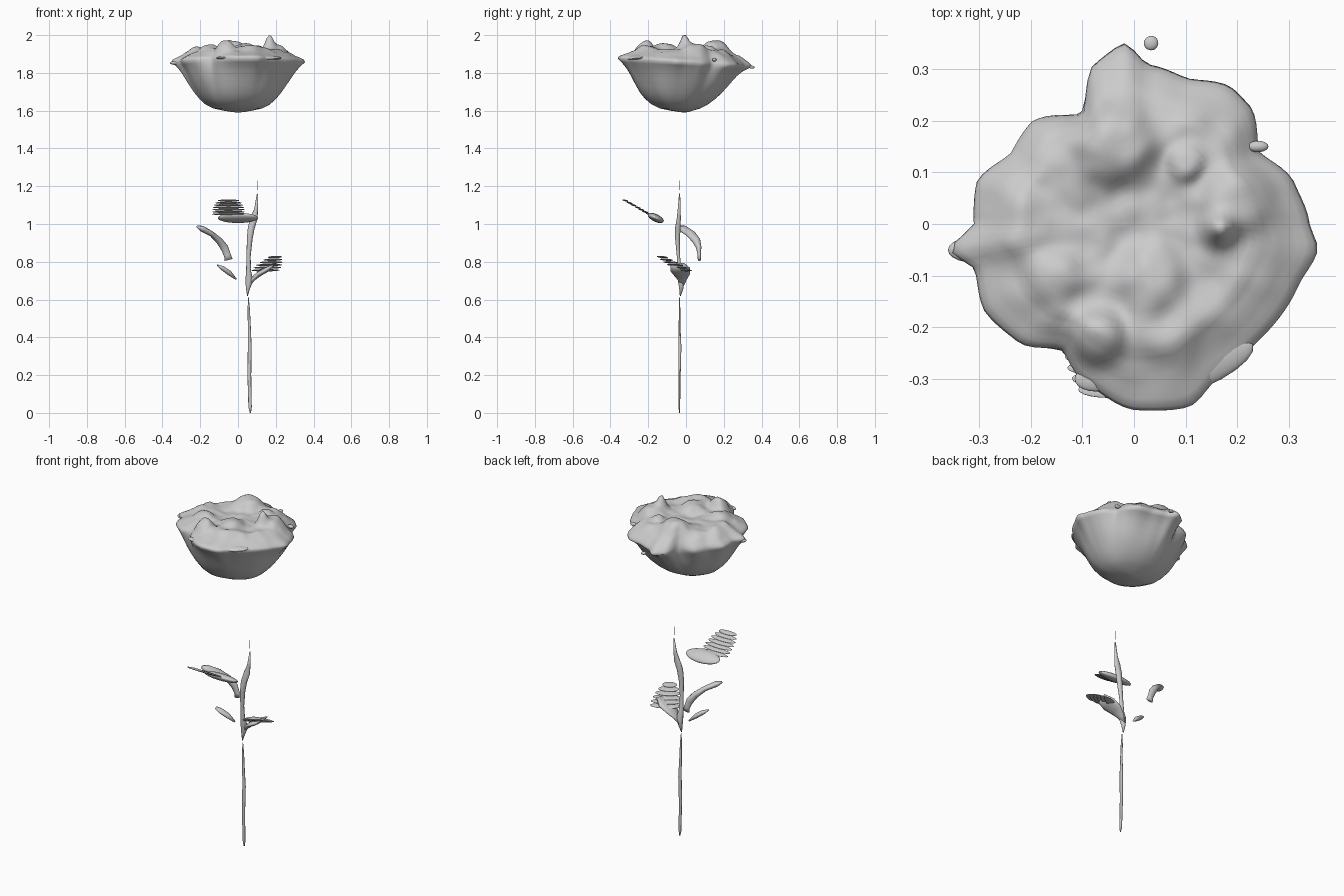
import bpy, bmesh, math
from mathutils import Vector, noise


def finish(name, bm):
    bmesh.ops.recalc_face_normals(bm, faces=bm.faces)
    mesh = bpy.data.meshes.new(name)
    bm.to_mesh(mesh)
    bm.free()
    mesh.shade_smooth()
    ob = bpy.data.objects.new(name, mesh)
    bpy.context.collection.objects.link(ob)
    return ob


def skin(bm, rings, start, end):
    """Join closed rings of points, capping both ends with a point."""
    vs = [[bm.verts.new(p) for p in r] for r in rings]
    n = len(vs[0])
    for a, b in zip(vs, vs[1:]):
        for i in range(n):
            j = (i + 1) % n
            bm.faces.new((a[i], a[j], b[j], b[i]))
    for tip, ring in ((start, vs[0]), (end, vs[-1])):
        t = bm.verts.new(tip)
        for i in range(n):
            bm.faces.new((t, ring[i], ring[(i + 1) % n]))


def tube(name, pts, sides=10):
    """Points are (x, y, z, half width, half depth)."""
    bm = bmesh.new()
    c = [Vector(p[:3]) for p in pts]
    rings = []
    for i, p in enumerate(pts):
        t = (c[min(i + 1, len(c) - 1)] - c[max(i - 1, 0)]).normalized()
        y = Vector((0, 1, 0))
        u = (y - t * y.dot(t)).normalized()
        v = t.cross(u)
        rings.append([c[i] + v * p[3] * math.cos(k * math.tau / sides)
                      + u * p[4] * math.sin(k * math.tau / sides) for k in range(sides)])
    skin(bm, rings, c[0], c[-1])
    return finish(name, bm)


def lump(name, loc, size, rot=(0, 0, 0)):
    bm = bmesh.new()
    bmesh.ops.create_uvsphere(bm, u_segments=20, v_segments=12, radius=1)
    ob = finish(name, bm)
    ob.location, ob.scale, ob.rotation_euler = loc, size, rot
    return ob


def lerp_table(tab, x):
    for (a, p), (b, q) in zip(tab, tab[1:]):
        if x <= b:
            s = (x - a) / (b - a)
            s = .5 * s + .5 * s * s * (3 - 2 * s)
            return p + (q - p) * s
    return tab[-1][1]


# Bloom: ruffled rim outline (degrees, radius)
RIM = [(0, .34), (15, .32), (30, .28), (45, .32), (55, .325), (70, .3), (85, .31),
       (93, .35), (104, .32), (115, .235), (135, .28), (150, .275), (165, .315),
       (180, .31), (188, .36), (196, .32), (210, .335), (226, .32), (240, .28),
       (252, .32), (270, .36), (287, .37), (298, .34), (315, .33), (340, .34),
       (352, .36), (360, .34)]
UNDER = [(.1, 1.593), (.22, 1.6), (.38, 1.612), (.5, 1.632), (.6, 1.66), (.68, 1.69),
         (.75, 1.725), (.81, 1.76), (.87, 1.797), (.92, 1.822), (.96, 1.838), (1, 1.854)]
TOP = [(0, 1.915), (.4, 1.92), (.68, 1.922), (.8, 1.905), (.9, 1.885), (1, 1.864)]
# Lumps on the crown (x, y, height, spread)
BUMPS = [(-.04, .15, .05, .075), (.1, .12, .03, .035), (.165, -.01, .075, .028),
         (.03, -.1, .025, .065), (-.15, -.1, .025, .05), (-.07, -.22, .045, .05),
         (.06, -.2, .02, .07), (.2, .05, .03, .065), (-.22, 0, .015, .06)]


def crown(f, x, y):
    z = lerp_table(TOP, f)
    for bx, by, h, s in BUMPS:
        q = ((x - bx) ** 2 + (y - by) ** 2) / (s * s)
        z += h * math.exp(-q * q if s > .03 else -q)
    wob = .014 * noise.noise((x * 14, y * 14, 3)) + .004 * noise.noise((x * 28, y * 28, 7))
    return min(2, z + wob * (1 - f ** 4))


N = 120
rings = []
angles = [math.tau * i / N for i in range(N)]
for f, z in UNDER:
    ring = []
    for a in angles:
        rim = lerp_table(RIM, math.degrees(a))
        R = .34 + (rim - .34) * f ** 5
        R *= 1 + .06 * (1 - f ** 6) * noise.noise((math.cos(a) * 1.6, math.sin(a) * 1.6, z * 6))
        x = f * R * math.cos(a)
        y = f * R * math.sin(a) * (.72 + .28 * f) - .13 * f * (1 - f)
        ring.append((x, y, z - .065 * y * f ** 3))
    rings.append(ring)
for k in range(24):
    f = .985 * (1 - k / 24)
    ring = []
    for a in angles:
        R = .33 + (lerp_table(RIM, math.degrees(a)) - .33) * f ** 1.5
        x, y = f * R * math.cos(a), f * R * math.sin(a)
        ring.append((x, y, crown(f, x, y) - .065 * y * f ** 3))
    rings.append(ring)
bm = bmesh.new()
skin(bm, rings, (0, -.01, 1.59), (0, 0, crown(0, 0, 0)))
finish("bloom", bm)

# Loose and curling petal bits around the rim
lump("front_petal", (.12, -.28, 1.88), (.12, .04, .014), (.1, 0, .4))
lump("left_petal", (-.31, -.05, 1.853), (.05, .025, .013))
lump("back_petal_bit", (.033, .35, 1.83), (.014, .014, .008))
lump("right_petal_bit", (.24, .15, 1.87), (.02, .011, .01))
lump("front_petal_bit", (-.075, -.3, 1.88), (.04, .024, .009))

# Stem in three broken lengths
tube("lower_stem", [(.066, -.035, 0, .003, .003), (.064, -.035, .03, .009, .004),
                    (.06, -.034, .2, .01, .006), (.062, -.032, .35, .01, .008),
                    (.06, -.034, .45, .008, .005), (.057, -.034, .55, .006, .004),
                    (.055, -.034, .61, .002, .002)])
tube("upper_stem", [(.05, -.03, .62, .002, .003), (.053, -.025, .66, .011, .012),
                    (.06, -.025, .7, .021, .018), (.056, -.035, .75, .013, .011),
                    (.056, -.04, .83, .011, .009), (.062, -.045, .92, .015, .013),
                    (.07, -.043, .98, .018, .015), (.085, -.038, 1.03, .019, .011),
                    (.096, -.036, 1.08, .01, .008), (.103, -.034, 1.16, .003, .003)])
tube("stem_sliver", [(.102, -.034, 1.18, .0015, .0015), (.102, -.034, 1.23, .0015, .0015)], 6)

# Left curled leaf and small leaf below it
tube("left_leaf", [(-.212, -.035, .985, .006, .014), (-.19, -.015, .975, .016, .026),
                   (-.14, .025, .948, .014, .026), (-.1, .055, .912, .018, .022),
                   (-.072, .068, .875, .021, .014), (-.056, .07, .835, .018, .009),
                   (-.05, .071, .81, .022, .009)])
tube("small_leaf", [(-.108, -.055, .782, .004, .01), (-.08, -.045, .765, .012, .02),
                    (-.045, -.03, .74, .013, .016), (-.01, -.015, .708, .004, .006)])

# Front leaf: solid base and a fan of thin slats
lump("front_leaf_base", (0, -.16, 1.032), (.108, .046, .02), (-.45, 0, 0))
for i in range(7):
    s = i / 6
    lump("front_leaf_slat", (-.05, -.195 - .125 * s, 1.052 + .072 * s),
         (.088 - .03 * s ** 3, .017, .0045), (-.25, 0, 0))

# Right leaf: solid base and slats rising to the front right
tube("right_leaf_base", [(.055, -.02, .67, .004, .008), (.075, -.02, .705, .012, .024),
                         (.11, -.022, .735, .014, .045), (.15, -.03, .758, .014, .055),
                         (.19, -.045, .785, .007, .04)])
for i in range(6):
    s = i / 5
    lump("right_leaf_slat", (.145 + .05 * s, -.015 - .11 * s, .755 + .07 * s),
         (.085 - .045 * s ** 2, .026, .005), (-.15, 0, .5))
